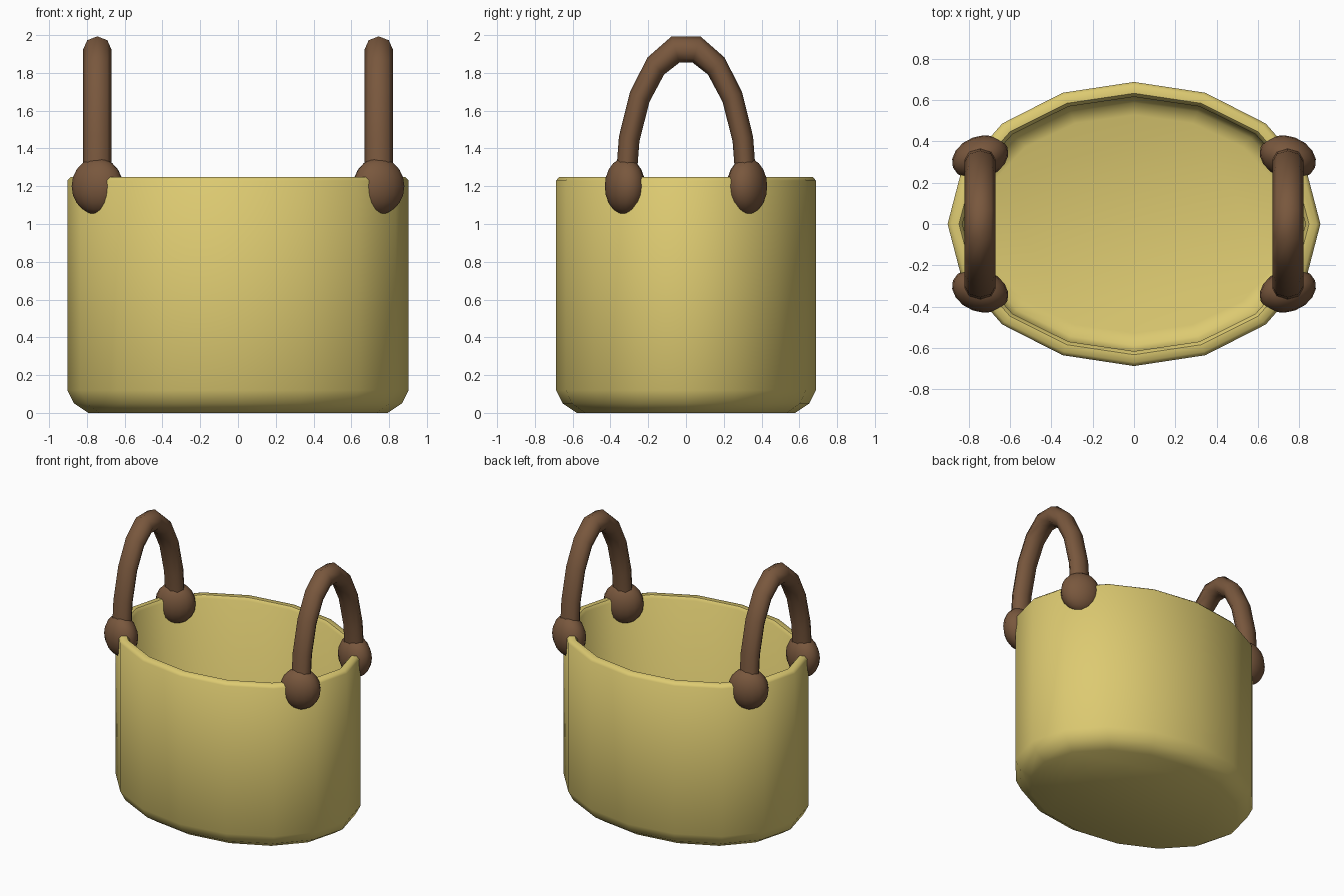
import bpy, bmesh, math
from mathutils import Matrix

if "Cube" in bpy.data.objects:
    bpy.data.objects.remove(bpy.data.objects["Cube"])


def material(name, color):
    m = bpy.data.materials.new(name)
    m.diffuse_color = (*color, 1)
    m.use_nodes = True
    m.node_tree.nodes["Principled BSDF"].inputs["Base Color"].default_value = m.diffuse_color
    return m


STRAW = material("straw yellow", (0.72, 0.59, 0.165))
LEATHER = material("leather brown", (0.19, 0.096, 0.047))


def finish(bm, name, mat, angle):
    bmesh.ops.recalc_face_normals(bm, faces=bm.faces)
    me = bpy.data.meshes.new(name)
    bm.to_mesh(me)
    bm.free()
    ob = bpy.data.objects.new(name, me)
    bpy.context.collection.objects.link(ob)
    me.materials.append(mat)
    bpy.ops.object.select_all(action='DESELECT')
    ob.select_set(True)
    bpy.context.view_layer.objects.active = ob
    bpy.ops.object.shade_smooth_by_angle(angle=math.radians(angle))
    return ob


def skin(bm, rings):
    # join successive rings of points with quads and cap both ends
    vs = [[bm.verts.new(p) for p in r] for r in rings]
    for a, b in zip(vs, vs[1:]):
        n = len(a)
        for i in range(n):
            j = (i + 1) % n
            bm.faces.new((a[i], a[j], b[j], b[i]))
    bm.faces.new(vs[0])
    bm.faces.new(vs[-1])


# Oval 16-sided basket: profile of (inset from outer wall, height)
profile = [(0.11, 0), (0.035, 0.05), (0, 0.12), (0, 1.23), (0.018, 1.25),
           (0.055, 1.25), (0.072, 1.23), (0.072, 0.15), (0.10, 0.09), (0.16, 0.07)]
bm = bmesh.new()
skin(bm, [[((0.903 - d) * math.cos(math.tau * i / 16),
            (0.688 - d) * math.sin(math.tau * i / 16), z) for i in range(16)]
          for d, z in profile])
finish(bm, "basket_body", STRAW, 50)

for side, sx in (("left", -1), ("right", 1)):
    # Arched handle, 9 segments with an octagonal section
    rings = []
    for k in range(10):
        t = math.pi * k / 9
        n = (math.cos(t) * 0.735, math.sin(t) * 0.32)
        l = math.hypot(*n)
        ny, nz = n[0] / l * 0.055, n[1] / l * 0.075
        rings.append([(sx * 0.745 + 0.075 * math.cos(a),
                       0.32 * math.cos(t) + ny * math.sin(a),
                       1.2 + 0.735 * math.sin(t) + nz * math.sin(a))
                      for a in (math.tau * i / 8 for i in range(8))])
    bm = bmesh.new()
    skin(bm, rings)
    finish(bm, side + "_handle", LEATHER, 60)

    # Rounded knobs fixing the handle to the rim
    for end, sy in (("front", -1), ("back", 1)):
        bm = bmesh.new()
        mat = (Matrix.Translation((sx * 0.745, sy * 0.323, 1.2))
               @ Matrix.Rotation(math.radians(-20 * sx * sy), 4, 'Z')
               @ Matrix.Diagonal((0.141, 0.102, 0.15, 1)))
        bmesh.ops.create_uvsphere(bm, u_segments=16, v_segments=10, radius=1, matrix=mat)
        finish(bm, f"{side}_{end}_knob", LEATHER, 60)
